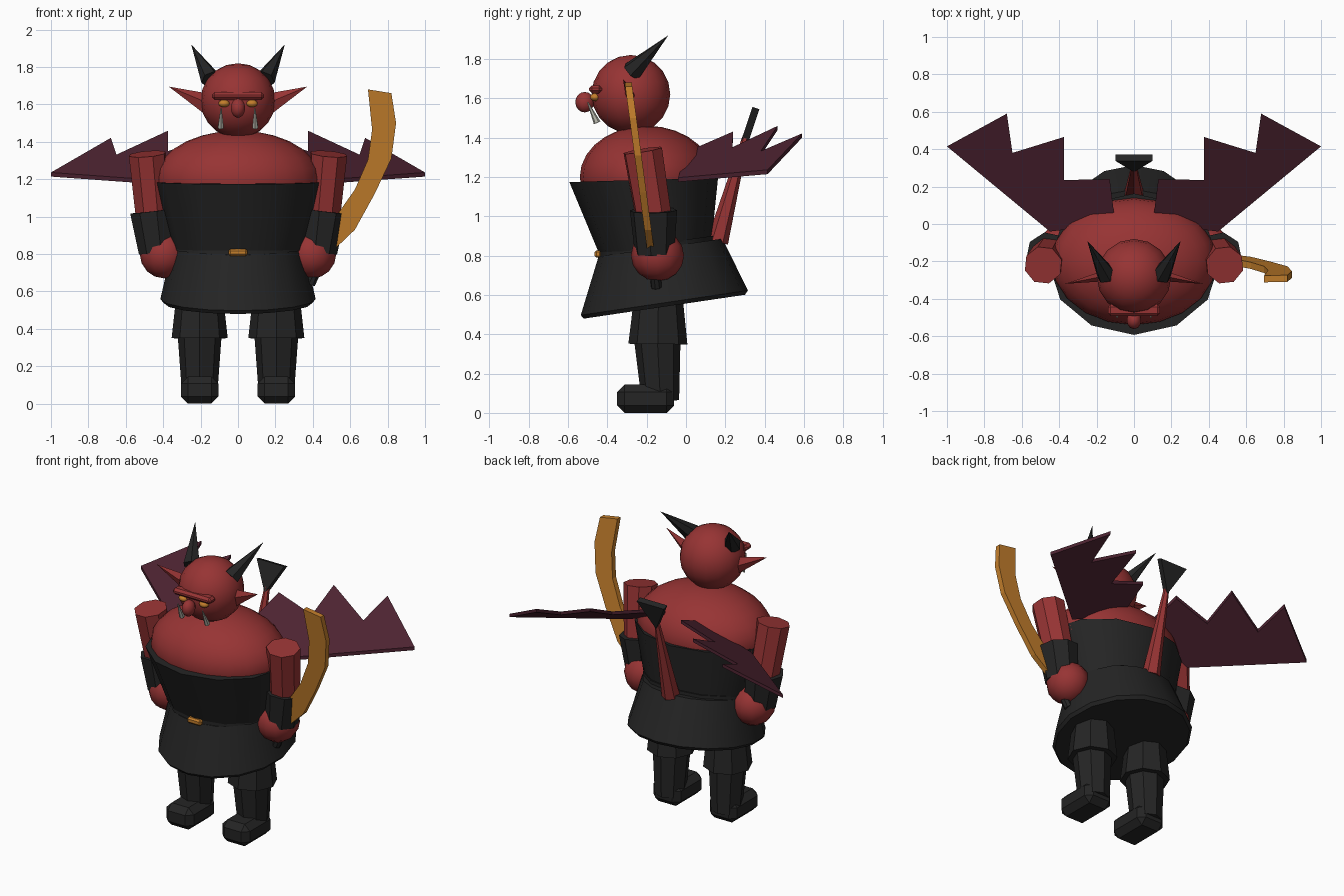
import bpy
import bmesh
import math
from mathutils import Vector

if "Cube" in bpy.data.objects:
    bpy.data.objects.remove(bpy.data.objects["Cube"], do_unlink=True)


def material(name, r, g, b):
    mat = bpy.data.materials.new(name)
    mat.use_nodes = True
    mat.diffuse_color = (r, g, b, 1)
    node = mat.node_tree.nodes["Principled BSDF"]
    node.inputs["Base Color"].default_value = (r, g, b, 1)
    node.inputs["Roughness"].default_value = 0.8
    return mat


RED = material("red skin", 0.31, 0.034, 0.034)
BLACK = material("black leather", 0.018, 0.018, 0.018)
GOLD = material("gold", 0.55, 0.21, 0.025)
PURPLE = material("dark purple", 0.075, 0.017, 0.031)
IVORY = material("ivory", 0.46, 0.46, 0.4)


def finish(name, bm, mat, angle=0):
    """Turn a bmesh into an object, smooth below the given angle."""
    bmesh.ops.recalc_face_normals(bm, faces=bm.faces[:])
    mesh = bpy.data.meshes.new(name)
    bm.to_mesh(mesh)
    bm.free()
    mesh.materials.append(mat)
    obj = bpy.data.objects.new(name, mesh)
    bpy.context.collection.objects.link(obj)
    if angle:
        bpy.ops.object.select_all(action="DESELECT")
        obj.select_set(True)
        bpy.context.view_layer.objects.active = obj
        bpy.ops.object.shade_smooth_by_angle(angle=math.radians(angle))
    return obj


def ball(name, centre, radii, mat, segments=16, rings=10):
    bm = bmesh.new()
    bmesh.ops.create_uvsphere(bm, u_segments=segments, v_segments=rings, radius=1)
    bmesh.ops.scale(bm, vec=radii, verts=bm.verts)
    bmesh.ops.translate(bm, vec=centre, verts=bm.verts)
    return finish(name, bm, mat, 50)


def cone(name, start, end, r_start, r_end, mat, sides=8, flat=1):
    """Tapered limb between two points; flat squashes it along y."""
    start, end = Vector(start), Vector(end)
    axis = end - start
    bm = bmesh.new()
    bmesh.ops.create_cone(bm, cap_ends=True, segments=sides, radius1=r_start,
                          radius2=r_end, depth=axis.length)
    bmesh.ops.rotate(bm, matrix=axis.to_track_quat("Z", "Y").to_matrix(), verts=bm.verts)
    bmesh.ops.scale(bm, vec=(1, flat, 1), verts=bm.verts)
    bmesh.ops.translate(bm, vec=(start + end) / 2, verts=bm.verts)
    if flat != 1:
        shift = axis.y * (1 - flat)
        for v in bm.verts:
            v.co.y += shift * ((v.co.x - start.x) / axis.x - 0.5)
    return finish(name, bm, mat)


def loft(name, rings, mat, sides=12):
    """Closed body through tilted ellipses: (y, z, rx, ry, slope)."""
    bm = bmesh.new()
    loops = []
    for y, z, rx, ry, slope in rings:
        loop = []
        for i in range(sides):
            a = math.tau * i / sides
            dy = -ry * math.cos(a)
            loop.append(bm.verts.new((rx * math.sin(a), y + dy, z + slope * dy)))
        loops.append(loop)
    for low, high in zip(loops, loops[1:]):
        for i in range(sides):
            j = (i + 1) % sides
            bm.faces.new((low[i], low[j], high[j], high[i]))
    bm.faces.new(loops[0])
    bm.faces.new(loops[-1])
    return finish(name, bm, mat, 40)


def plate(name, outline, thickness, mat):
    """Flat outline extruded along a thickness vector, centred."""
    bm = bmesh.new()
    half = Vector(thickness) / 2
    face = bm.faces.new([bm.verts.new(Vector(p) - half) for p in outline])
    made = bmesh.ops.extrude_face_region(bm, geom=[face], use_keep_orig=True)
    moved = [g for g in made["geom"] if isinstance(g, bmesh.types.BMVert)]
    bmesh.ops.translate(bm, vec=half * 2, verts=moved)
    return finish(name, bm, mat)


def box(name, centre, size, mat, bevel):
    bm = bmesh.new()
    bmesh.ops.create_cube(bm, size=1)
    bmesh.ops.scale(bm, vec=size, verts=bm.verts)
    bmesh.ops.translate(bm, vec=centre, verts=bm.verts)
    bmesh.ops.bevel(bm, geom=bm.edges[:], offset=bevel, segments=1, affect="EDGES")
    return finish(name, bm, mat)


# Torso and clothing
ball("torso", (0, -0.2, 1.2), (0.44, 0.34, 0.26), RED, 20, 14)
loft("corset", [(-0.155, 0.84, 0.365, 0.285, 0.12),
                (-0.215, 1.185, 0.455, 0.378, 0.03)], BLACK)
loft("skirt", [(-0.11, 0.54, 0.40, 0.41, 0.148),
               (-0.11, 0.56, 0.415, 0.425, 0.148),
               (-0.13, 0.84, 0.35, 0.315, 0.145)], BLACK, 16)
loft("belt", [(-0.15, 0.835, 0.365, 0.295, 0.14),
              (-0.15, 0.86, 0.365, 0.295, 0.14)], BLACK)
box("belt_buckle", (0, -0.448, 0.808), (0.1, 0.035, 0.038), GOLD, 0.01)

# Head and face
ball("head", (0, -0.28, 1.62), (0.2, 0.2, 0.2), RED)
ball("nose", (0, -0.515, 1.58), (0.04, 0.048, 0.052), RED, 10, 8)
box("brow", (0, -0.46, 1.645), (0.28, 0.065, 0.042), RED, 0.015)

# Tail
cone("tail", (0, 0.16, 0.87), (0, 0.305, 1.41), 0.055, 0.016, RED, 6)
plate("tail_tip", [(0, 0.295, 1.37), (0.1, 0.355, 1.55), (-0.1, 0.355, 1.55)],
      (0, 0.035, -0.012), BLACK)

WING = [(0.45, -0.04), (1, 0.415), (0.68, 0.59), (0.65, 0.38), (0.375, 0.465),
        (0.375, 0.235), (0.13, 0.24), (0.1, 0)]

for side, s in (("right", -1), ("left", 1)):
    # Face details
    ball(side + "_eye", (s * 0.075, -0.462, 1.605), (0.032, 0.026, 0.02), GOLD, 10, 6)
    cone(side + "_tusk", (s * 0.092, -0.452, 1.475), (s * 0.09, -0.5, 1.58),
         0.018, 0.003, IVORY, 6)
    cone(side + "_horn", (s * 0.145, -0.275, 1.735), (s * 0.25, -0.09, 1.92),
         0.055, 0, BLACK, 6)
    cone(side + "_ear", (s * 0.165, -0.28, 1.605), (s * 0.37, -0.32, 1.695),
         0.055, 0, RED, 4, 0.5)

    # Arm
    cone(side + "_upper_arm", (s * 0.455, -0.165, 1.0), (s * 0.485, -0.22, 1.335),
         0.095, 0.103, RED)
    cone(side + "_bracer", (s * 0.43, -0.16, 0.81), (s * 0.457, -0.165, 1.03),
         0.102, 0.122, BLACK)
    ball(side + "_hand", (s * 0.395, -0.145, 0.8), (0.13, 0.135, 0.13), RED, 12, 8)

    # Leg
    x = s * 0.205
    cone(side + "_thigh", (x, -0.143, 0.35), (x, -0.14, 0.62), 0.15, 0.12, BLACK)
    cone(side + "_shin", (x, -0.13, 0.06), (x, -0.147, 0.4), 0.095, 0.12, BLACK)
    box(side + "_boot", (x, -0.205, 0.0725), (0.2, 0.29, 0.145), BLACK, 0.038)

    # Wing lies in one sloping plane
    outline = [(s * px, py, 1.19 - 0.319 * (px - 0.45) + 0.473 * (py + 0.03))
               for px, py in WING]
    plate(side + "_wing", outline, (0, 0, 0.022), PURPLE)

# Curved sword held in the left hand
INNER = [(0.46, 0.88), (0.53, 1.01), (0.625, 1.145), (0.695, 1.305),
         (0.717, 1.465), (0.695, 1.68)]
OUTER = [(0.82, 1.66), (0.845, 1.5), (0.82, 1.31), (0.73, 1.12),
         (0.625, 0.93), (0.51, 0.82)]
plate("sword_blade", [(bx, -0.18 - 0.134 * (bz - 0.83), bz) for bx, bz in INNER + OUTER],
      (0, 0.036, 0), GOLD)
cone("sword_handle", (0.385, -0.15, 0.64), (0.49, -0.175, 0.86), 0.028, 0.028, BLACK)
